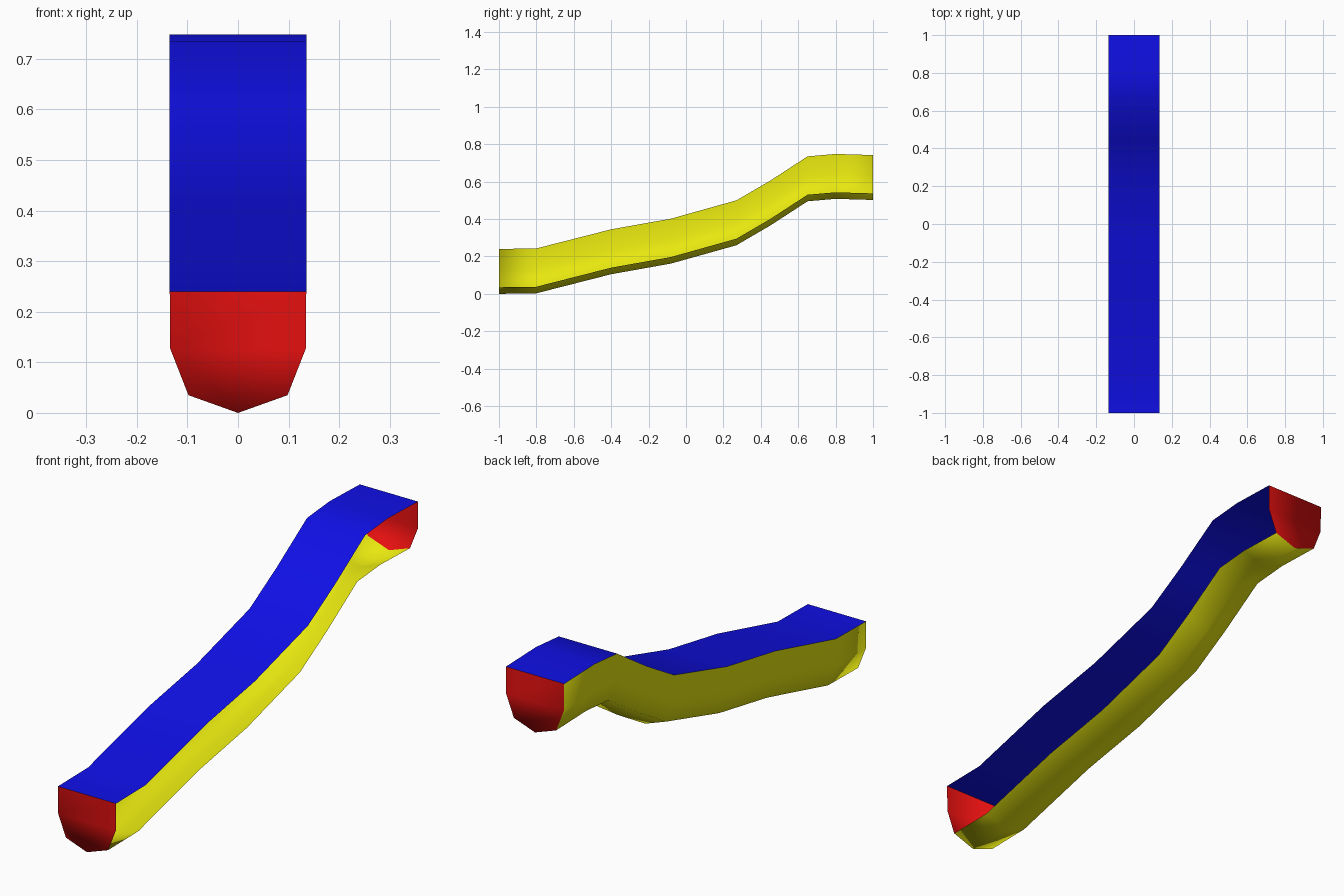
import bpy
import bmesh

if "Cube" in bpy.data.objects:
    bpy.data.objects.remove(bpy.data.objects["Cube"], do_unlink=True)


def material(name, colour):
    mat = bpy.data.materials.new(name)
    mat.use_nodes = True
    mat.diffuse_color = (*colour, 1)
    mat.node_tree.nodes["Principled BSDF"].inputs["Base Color"].default_value = (*colour, 1)
    return mat


yellow = material("yellow", (0.8, 0.8, 0.005))
red = material("red", (0.8, 0.005, 0.005))
blue = material("blue", (0.005, 0.005, 0.8))

# Path of the top edge (y, z) and the cross-section (x, depth below the top)
path = [(-1, 0.24), (-0.8, 0.243), (-0.4, 0.345), (-0.08, 0.402), (0.27, 0.5),
        (0.45, 0.605), (0.65, 0.735), (0.8, 0.748), (1, 0.742)]
section = [(-0.135, 0), (-0.134, 0.113), (-0.098, 0.205), (0, 0.24),
           (0.098, 0.205), (0.134, 0.113), (0.135, 0)]


def ring(bm, station, points):
    y, z = station
    return [bm.verts.new((x, y, max(z - d, 0))) for x, d in points]


def finish(bm, name, mats):
    for face in bm.faces:
        face.smooth = True
    mesh = bpy.data.meshes.new(name)
    bm.to_mesh(mesh)
    bm.free()
    for mat in mats:
        mesh.materials.append(mat)
    obj = bpy.data.objects.new(name, mesh)
    bpy.context.collection.objects.link(obj)


# Trough: one side wall and the floor, open along the +x side, closed by end caps
bm = bmesh.new()
rings = [ring(bm, station, section[:5]) for station in path]
for a, b in zip(rings, rings[1:]):
    for j in range(4):
        bm.faces.new((a[j], b[j], b[j + 1], a[j + 1]))
front_cap = bm.faces.new(rings[0] + ring(bm, path[0], section[5:]))
back_cap = bm.faces.new((rings[-1] + ring(bm, path[-1], section[5:]))[::-1])
front_cap.material_index = back_cap.material_index = 1
finish(bm, "trough", [yellow, red])

# Roof: flat strip following the path
bm = bmesh.new()
edges = [ring(bm, station, (section[0], section[-1])) for station in path]
for a, b in zip(edges, edges[1:]):
    bm.faces.new((a[0], a[1], b[1], b[0]))
finish(bm, "roof", [blue])
